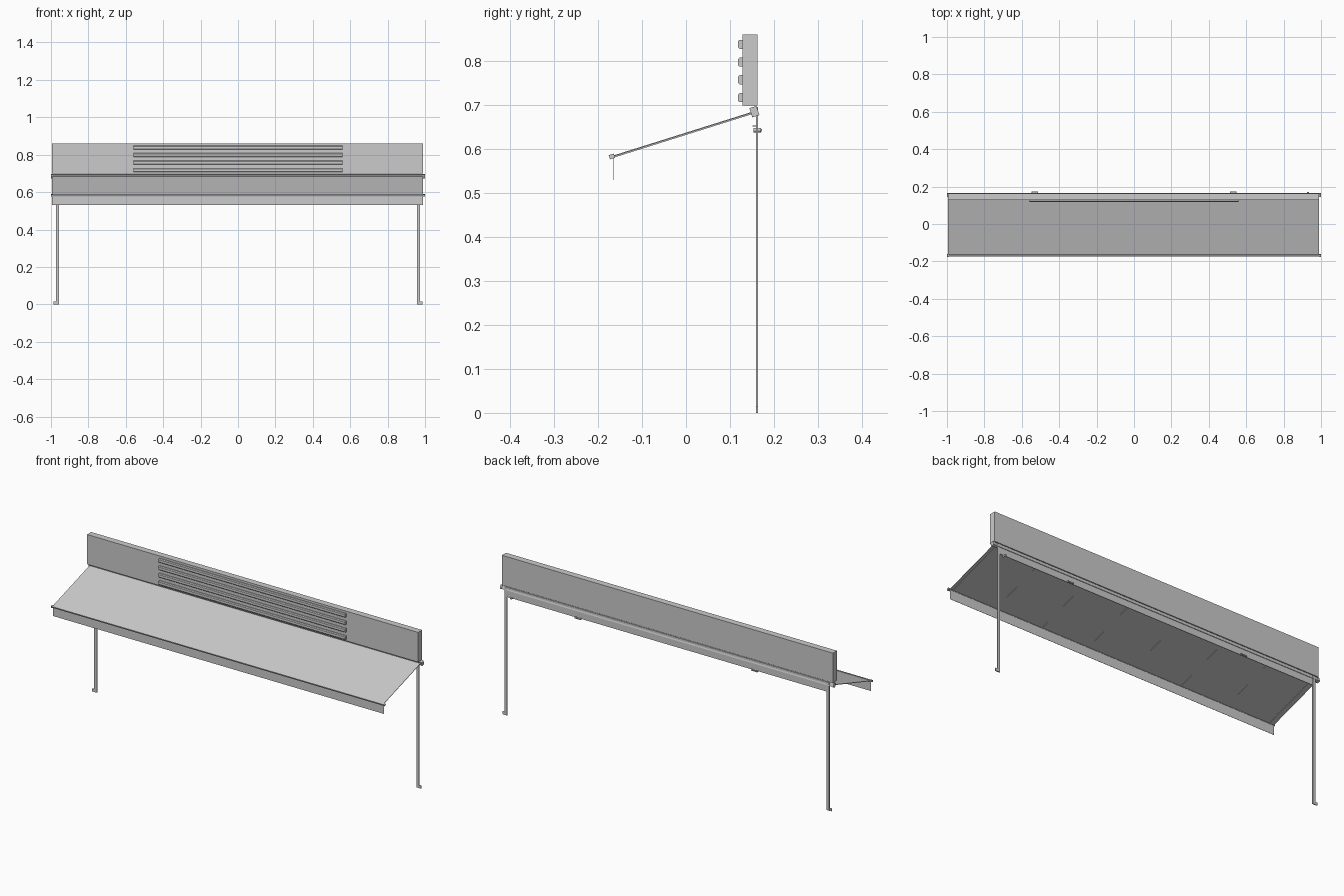
import bpy, bmesh, math
from mathutils import Vector, Matrix

if "Cube" in bpy.data.objects:
    bpy.data.objects.remove(bpy.data.objects["Cube"])


def box(name, x, y, z, bevel=0.0):
    """Box from (min, max) ranges on each axis."""
    bm = bmesh.new()
    bmesh.ops.create_cube(bm, size=1)
    c = [(r[0] + r[1]) / 2 for r in (x, y, z)]
    s = [r[1] - r[0] for r in (x, y, z)]
    bmesh.ops.scale(bm, vec=s, verts=bm.verts)
    bmesh.ops.translate(bm, vec=c, verts=bm.verts)
    return finish(name, bm, bevel)


def finish(name, bm, bevel=0.0):
    bmesh.ops.recalc_face_normals(bm, faces=bm.faces)
    me = bpy.data.meshes.new(name)
    bm.to_mesh(me)
    bm.free()
    ob = bpy.data.objects.new(name, me)
    bpy.context.collection.objects.link(ob)
    if bevel:
        m = ob.modifiers.new("bevel", 'BEVEL')
        m.width, m.segments = bevel, 2
    return ob


def extrude_x(name, profile, x0, x1):
    """Closed (y, z) profile swept along x."""
    bm = bmesh.new()
    a = [bm.verts.new((x0, y, z)) for y, z in profile]
    f = bm.faces.new(a)
    new = bmesh.ops.extrude_face_region(bm, geom=[f])["geom"]
    bmesh.ops.translate(bm, vec=(x1 - x0, 0, 0),
                        verts=[v for v in new if isinstance(v, bmesh.types.BMVert)])
    return finish(name, bm)


TOP = Vector((0.152, 0.683))
LOW = Vector((-0.166, 0.583))
d = (TOP - LOW).normalized()
n = Vector((-d.y, d.x))


def slab(name, p, q, t0, t1, x0, x1):
    """Tilted slab from p to q, between offsets t0 and t1 off the slope."""
    extrude_x(name, [p + n * t0, q + n * t0, q + n * t1, p + n * t1], x0, x1)


# Sign board and its four raised slats
box("sign_board", (-0.995, 0.99), (0.128, 0.163), (0.699, 0.86))
for i in range(4):
    z = 0.717 + i * 0.0403
    y0, y1, h, c = 0.118, 0.128, 0.0105, 0.004
    extrude_x(f"sign_slat_{i + 1}",
              [(y1, z - h), (y0 + c, z - h), (y0, z - h + c),
               (y0, z + h - c), (y0 + c, z + h), (y1, z + h)], -0.56, 0.56)

# Canopy cloth with underside seams and end arms
slab("canopy_cloth", LOW, TOP, -0.0005, 0.002, -0.995, 0.99)
for i in range(1, 7):
    x = -0.995 + i * 1.985 / 7
    slab(f"canopy_seam_{i}", LOW, TOP, -0.0015, -0.0005, x - 0.003, x + 0.003)
for side, x in (("left", -0.975), ("right", 0.965)):
    slab(f"canopy_arm_{side}", LOW, TOP, -0.003, -0.0005, x, x + 0.01)

# Cassette along the wall, with end caps
C = Vector((0.1555, 0.685))
slab("awning_cassette", C - d * 0.007, C + d * 0.007, -0.0095, 0.0095, -0.994, 0.989)
for side, x in (("left", -1.0), ("right", 0.99)):
    slab(f"cassette_cap_{side}", C - d * 0.0085, C + d * 0.0085, -0.011, 0.011, x, x + 0.01)

# Front rail and hanging valance
F = Vector((-0.1685, 0.583))
slab("front_rail", F - d * 0.005, F + d * 0.005, -0.004, 0.004, -0.995, 0.99)
for side, x in (("left", -1.0), ("right", 0.99)):
    slab(f"rail_cap_{side}", F - d * 0.006, F + d * 0.006, -0.005, 0.005, x, x + 0.01)
box("valance", (-0.995, 0.99), (-0.1645, -0.1635), (0.53, 0.583))

# Shutter guide posts with outward feet
for side, s in (("left", -1), ("right", 1)):
    box(f"post_{side}", sorted((s * 0.958, s * 0.974)), (0.159, 0.164), (0, 0.695))
    box(f"post_foot_{side}", sorted((s * 0.958, s * 0.986)), (0.1595, 0.1635), (0, 0.015))

# Raised roller shutter with its bottom rail
box("shutter_curtain", (-0.96, 0.96), (0.160, 0.163), (0.642, 0.695))
box("shutter_bottom_rail", (-0.955, 0.955), (0.151, 0.161), (0.651, 0.654))

# Pull handles and side lock on the shutter
for side, x in (("left", -0.53), ("right", 0.53)):
    for e in (-0.018, 0.014):
        box(f"handle_{side}_leg", (x + e, x + e + 0.004), (0.161, 0.173), (0.640, 0.646))
    box(f"handle_{side}_grip", (x - 0.018, x + 0.018), (0.169, 0.173), (0.640, 0.646))
bm = bmesh.new()
bmesh.ops.create_cone(bm, cap_ends=True, segments=12, radius1=0.005, radius2=0.005, depth=0.018,
                      matrix=Matrix.Translation((0.93, 0.162, 0.643)) @ Matrix.Rotation(math.pi / 2, 4, 'X'))
finish("shutter_lock", bm)
